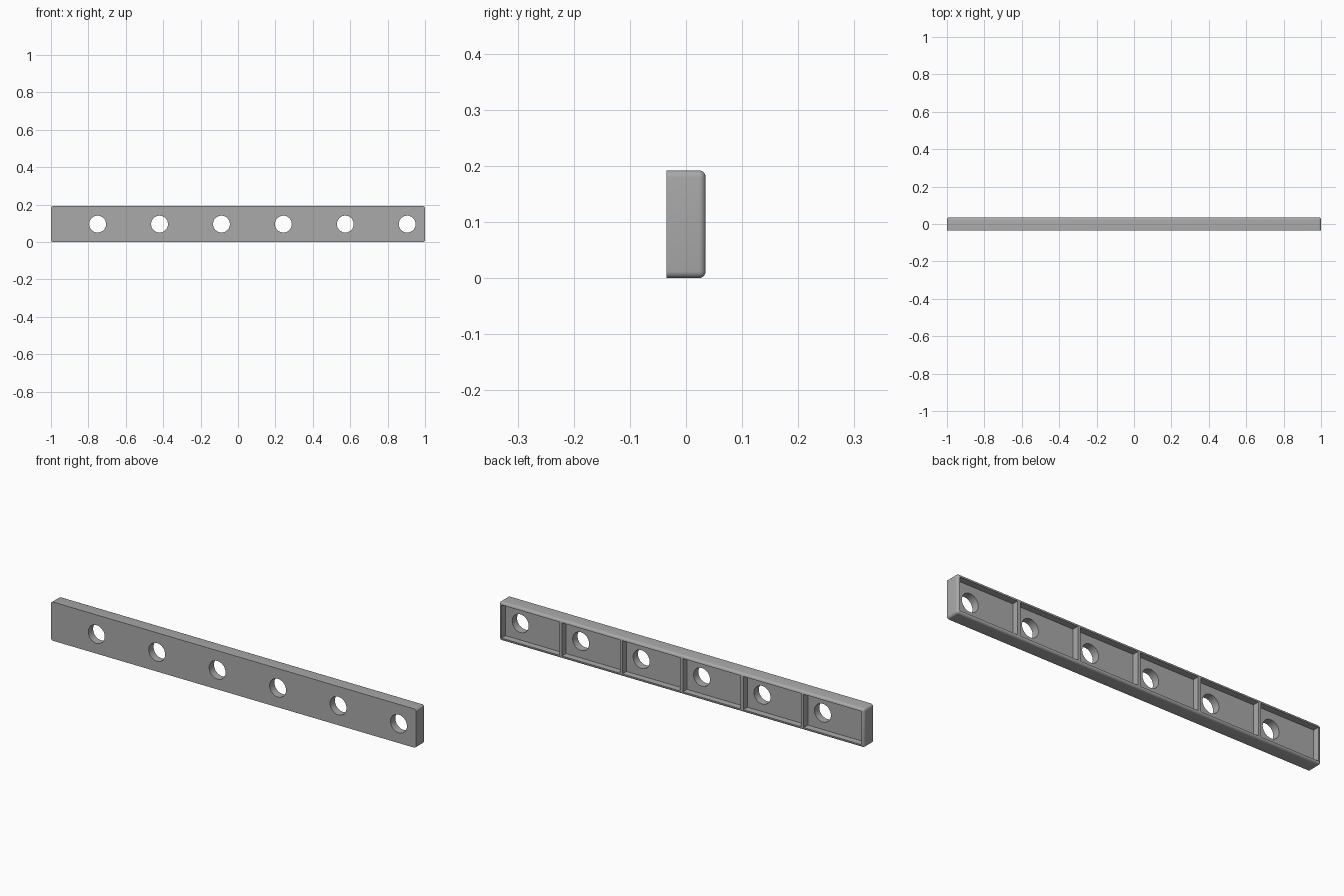
import bpy
import bmesh
from mathutils import Matrix, Vector

cube = bpy.data.objects.get("Cube")
if cube:
    bpy.data.objects.remove(cube, do_unlink=True)

LENGTH, DEPTH, HEIGHT = 2.0, 0.07, 0.192
WALL = 0.014                       # rim and rib thickness
POCKET_DEPTH = 0.032
ROUND = 0.012
BAYS = 6
PITCH = (LENGTH - WALL) / BAYS
HOLE_RADIUS = 0.045
HOLE_SHIFT = 0.077                 # holes sit off-centre in their bays
BACK = DEPTH / 2
MID = HEIGHT / 2
bay_centres = [(i - (BAYS - 1) / 2) * PITCH for i in range(BAYS)]

grey = bpy.data.materials.new("grey")
grey.use_nodes = True
colour = (0.4, 0.4, 0.4, 1)
grey.diffuse_color = colour
grey.node_tree.nodes["Principled BSDF"].inputs["Base Color"].default_value = colour


def add_box(bm, centre, size):
    matrix = Matrix.Translation(centre) @ Matrix.Diagonal((*size, 1))
    bmesh.ops.create_cube(bm, size=1, matrix=matrix)


def make_object(name, bm):
    mesh = bpy.data.meshes.new(name)
    bm.to_mesh(mesh)
    bm.free()
    obj = bpy.data.objects.new(name, mesh)
    bpy.context.collection.objects.link(obj)
    mesh.materials.append(grey)
    return obj


# Solid bar, rounded everywhere except around its flat front
bm = bmesh.new()
add_box(bm, Vector((0, 0, MID)), (LENGTH, DEPTH, HEIGHT))
edges = [e for e in bm.edges if any(v.co.y > 0 for v in e.verts)]
bmesh.ops.bevel(bm, geom=edges, offset=ROUND, segments=5, profile=0.5, affect='EDGES')
bar = make_object("slotted_bar", bm)

# Rear pockets, leaving a rim and ribs
bm = bmesh.new()
for x in bay_centres:
    add_box(bm, Vector((x, BACK, MID)),
            (PITCH - WALL, 2 * POCKET_DEPTH, HEIGHT - 2 * WALL))
pockets = make_object("pocket_cutter", bm)

# Round through holes
bm = bmesh.new()
for x in bay_centres:
    matrix = Matrix.Translation((x + HOLE_SHIFT, 0, MID)) @ Matrix.Rotation(1.5707963, 4, 'X')
    bmesh.ops.create_cone(bm, cap_ends=True, segments=48, radius1=HOLE_RADIUS,
                          radius2=HOLE_RADIUS, depth=DEPTH * 2, matrix=matrix)
holes = make_object("hole_cutter", bm)

# Cut the bar, then discard the cutters
bpy.context.view_layer.objects.active = bar
for cutter in (pockets, holes):
    cutter.hide_render = True
    mod = bar.modifiers.new(cutter.name, 'BOOLEAN')
    mod.operation = 'DIFFERENCE'
    mod.solver = 'EXACT'
    mod.object = cutter
    bpy.ops.object.modifier_apply(modifier=mod.name)
    bpy.data.objects.remove(cutter, do_unlink=True)

# Smooth rounded edges and hole walls, sharp corners elsewhere
bpy.ops.object.select_all(action='DESELECT')
bar.select_set(True)
bpy.ops.object.shade_smooth_by_angle(angle=0.6)
